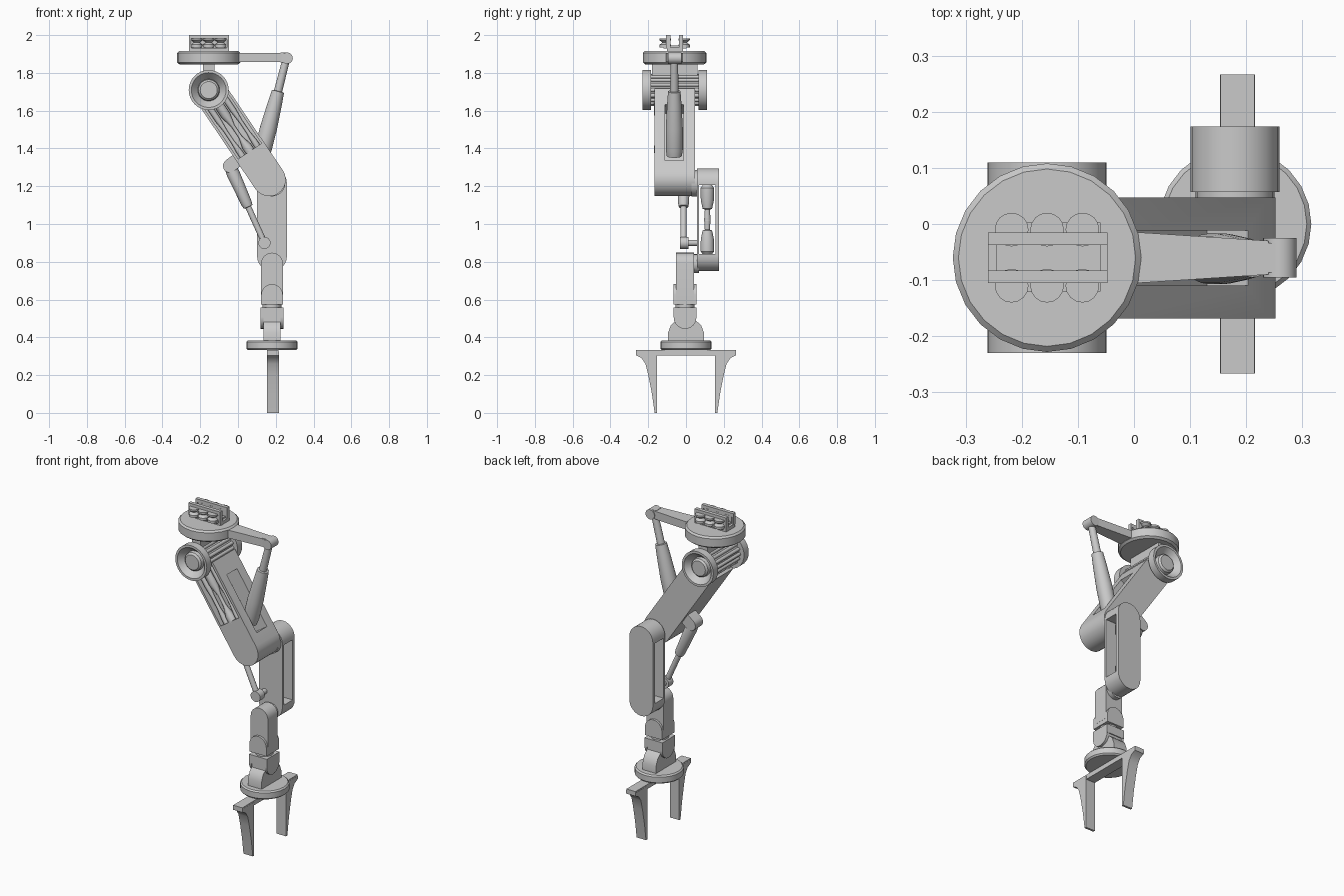
import bpy, bmesh
from math import pi, sin, cos, atan2
from mathutils import Vector

cube = bpy.data.objects.get("Cube")
if cube:
    bpy.data.objects.remove(cube, do_unlink=True)

grey = bpy.data.materials.new("machine grey")
grey.use_nodes = True
grey.diffuse_color = (0.59, 0.59, 0.59, 1)
grey.node_tree.nodes["Principled BSDF"].inputs["Base Color"].default_value = grey.diffuse_color
parts = []


def finish(name, bm):
    bmesh.ops.recalc_face_normals(bm, faces=bm.faces)
    mesh = bpy.data.meshes.new(name)
    bm.to_mesh(mesh)
    bm.free()
    mesh.materials.append(grey)
    obj = bpy.data.objects.new(name, mesh)
    bpy.context.collection.objects.link(obj)
    parts.append(obj)
    return obj


def prism(name, outline, lo, hi, axis="y"):
    """Extrude a flat outline along an axis."""
    place = {"x": lambda u, v, d: (d, u, v),
             "y": lambda u, v, d: (u, d, v),
             "z": lambda u, v, d: (u, v, d)}[axis]
    bm = bmesh.new()
    face = bm.faces.new([bm.verts.new(place(u, v, lo)) for u, v in outline])
    new = bmesh.ops.extrude_face_region(bm, geom=[face])["geom"]
    shift = Vector(place(0, 0, hi - lo))
    bmesh.ops.translate(bm, verts=[g for g in new if isinstance(g, bmesh.types.BMVert)], vec=shift)
    return finish(name, bm)


def box(name, x, y, z):
    return prism(name, [(x[0], z[0]), (x[1], z[0]), (x[1], z[1]), (x[0], z[1])], *y)


def arc(c, r, start, steps=12):
    return [(c[0] + r * cos(start + pi * i / steps), c[1] + r * sin(start + pi * i / steps))
            for i in range(steps + 1)]


def capsule(a, b, r):
    """Outline of a slot shape with round ends at a and b."""
    ang = atan2(b[1] - a[1], b[0] - a[0])
    return arc(b, r, ang - pi / 2) + arc(a, r, ang + pi / 2)


def round_end(c, r, flat):
    """Round at c, cut square at height flat."""
    up = c[1] > flat
    return arc(c, r, 0 if up else pi) + [(c[0] - r, flat), (c[0] + r, flat)][::1 if up else -1]


def lathe(name, start, end, profile, sides=24):
    """Revolve (distance, radius) pairs about the line from start to end."""
    start = Vector(start)
    axis = (Vector(end) - start).normalized()
    u = axis.orthogonal().normalized()
    v = axis.cross(u)
    bm = bmesh.new()
    rings = []
    for d, r in profile:
        rings.append([bm.verts.new(start + axis * d + r * (u * cos(2 * pi * i / sides) + v * sin(2 * pi * i / sides)))
                      for i in range(sides)])
    for p, q in zip(rings, rings[1:]):
        for i in range(sides):
            j = (i + 1) % sides
            bm.faces.new((p[i], p[j], q[j], q[i]))
    bm.faces.new(rings[0])
    bm.faces.new(rings[-1])
    return finish(name, bm)


def rod(name, start, end, r):
    return lathe(name, start, end, [(0, r), ((Vector(end) - Vector(start)).length, r)])


def cut(obj, cutter):
    mod = obj.modifiers.new("cut", "BOOLEAN")
    mod.operation, mod.object, mod.solver = "DIFFERENCE", cutter, "EXACT"
    graph = bpy.context.evaluated_depsgraph_get()
    mesh = bpy.data.meshes.new_from_object(obj.evaluated_get(graph))
    obj.modifiers.clear()
    obj.data = mesh
    parts.remove(cutter)
    bpy.data.objects.remove(cutter, do_unlink=True)


# Mounting disc and its coupling
DX, DY = -0.155, -0.06
lathe("mounting_disc", (DX, DY, 1.845), (DX, DY, 2),
      [(0, 0.155), (0.01, 0.168), (0.06, 0.168), (0.07, 0.158)])
box("coupling_base", (-0.26, -0.047), (-0.1, -0.015), (1.91, 1.935))
box("coupling_shelf", (-0.245, -0.06), (-0.12, 0.003), (1.93, 1.945))
for side in (-1, 1):
    y = DY + side * 0.034
    box("coupling_web", (-0.245, -0.06), (y - 0.01, y + 0.008), (1.94, 1.985))
    box("coupling_rail", (-0.26, -0.047), (y - 0.011, y + 0.011), (1.978, 2.0))
    for x in (-0.255, -0.052):
        box("coupling_post", (x - 0.005, x + 0.005), (y - 0.011, y + 0.011), (1.93, 1.98))
    for i in (-1, 0, 1):
        c = (DX + i * 0.063, DY + side * 0.05)
        lathe("coupling_spool", (*c, 1.935), (*c, 2),
              [(0, 0.03), (0.014, 0.03), (0.026, 0.015), (0.038, 0.03), (0.048, 0.03)], 16)

# Shoulder drum with dished flanges and ribs
half = [(0.01, 0.045), (0.02, 0.055), (0.04, 0.058), (0, 0.092), (0, 0.106), (0.045, 0.106), (0.045, 0.073)]
lathe("shoulder_drum", (DX, -0.23, 1.709), (DX, 0.11, 1.709),
      half + [(0.34 - d, r) for d, r in half[::-1]], 32)
for i in range(16):
    a = 2 * pi * i / 16
    x, z = DX + 0.074 * cos(a), 1.709 + 0.074 * sin(a)
    rod("drum_rib", (x, -0.19, z), (x, 0.07, z), 0.01)
box("shoulder_neck", (-0.185, -0.125), (-0.18, 0.06), (1.76, 1.85))

# Upper arm, in coordinates along (t) and across (n) its slope


def arm(t, n):
    return (DX + 0.559 * t + 0.829 * n, 1.709 - 0.829 * t + 0.559 * n)


def arm_rect(t0, t1, n0, n1):
    return [arm(t0, n0), arm(t1, n0), arm(t1, n1), arm(t0, n1)]


end_arc = arc(arm(0.572, 0), 0.088, atan2(-0.829, 0.559) - pi / 2)
upper_arm = prism("upper_arm", [arm(0.05, -0.088)] + end_arc + [arm(0.05, 0.088)], -0.168, 0.047)
cut(upper_arm, prism("pocket_cutter", arm_rect(0.0, 0.39, -0.074, 0.074), -0.2, -0.13))
cut(upper_arm, prism("slot_cutter", arm_rect(0.15, 0.51, 0.0, 0.12), -0.11, -0.012))
for n in (-0.048, 0, 0.048):
    a, b = arm(0.06, n), arm(0.4, n)
    thick = 0.026 if n == 0 else 0.016
    lathe("arm_cable", (a[0], -0.143, a[1]), (b[0], -0.143, b[1]),
          [(0, thick), (0.1, thick), (0.17, 0.01), (0.24, 0.01), (0.3, thick), (0.34, thick)], 12)

# Lever and upper hydraulic cylinder
prism("lever_bar", [(-0.05, -0.107), (0.01, -0.105), (0.24, -0.09), (0.24, -0.03), (0.01, -0.015), (-0.05, -0.012)],
      1.857, 1.905, "z")
box("lever_fork", (0.225, 0.257), (-0.086, -0.034), (1.855, 1.907))
rod("lever_pin", (0.26, -0.095, 1.878), (0.26, -0.025, 1.878), 0.03)
lathe("upper_piston", (0.257, -0.062, 1.878), (0.125, -0.062, 1.365),
      [(0, 0.02), (0.18, 0.022), (0.182, 0.033), (0.25, 0.038), (0.38, 0.045), (0.5, 0.045), (0.535, 0.04)])

# Lower hydraulic cylinder with its lug and knuckle
prism("piston_lug", capsule(arm(0.39, -0.05), arm(0.395, -0.132), 0.036), -0.05, 0.024)
lathe("lower_piston", (-0.045, -0.013, 1.31), (0.14, -0.013, 0.9),
      [(0, 0.03), (0.05, 0.035), (0.22, 0.029), (0.24, 0.025), (0.242, 0.016), (0.44, 0.016)])
rod("piston_knuckle", (0.14, -0.033, 0.9), (0.14, 0.012, 0.9), 0.032)
rod("knuckle_pin", (0.14, -0.02, 0.9), (0.14, 0.065, 0.9), 0.016)

# Forearm frame: two plates joined by round ends
WX = 0.18
low, high = (WX, 0.83), (WX, 1.216)
rod("elbow_hub", (WX, 0.03, 1.216), (WX, 0.07, 1.216), 0.07)
forearm = prism("forearm", capsule(low, high, 0.079), 0.057, 0.174)
cut(forearm, box("window_cutter", (0, 0.4), (0.07, 0.156), (0.84, 1.206)))
spindle = [(0, 0.025), (0.015, 0.037), (0.08, 0.036), (0.125, 0.026), (0.13, 0.014), (0.19, 0.018)]
for z, to in ((0.84, 1), (1.206, 0)):
    lathe("forearm_spindle", (WX, 0.113, z), (WX, 0.113, to), spindle, 12)

# Wrist: tongue, first fork, neck, second fork
rod("wrist_pin", (WX, 0.03, 0.79), (WX, 0.07, 0.79), 0.05)
prism("wrist_tongue", round_end((WX, 0.79), 0.058, 0.6), -0.052, 0.042)
for y in (-0.066, 0.041):
    prism("wrist_cheek", round_end((WX, 0.625), 0.057, 0.575), y, y + 0.015)
box("wrist_fork_base", (0.123, 0.237), (-0.066, 0.056), (0.575, 0.61))
rod("wrist_neck", (WX, -0.005, 0.54), (WX, -0.005, 0.58), 0.05)
box("tool_fork_base", (0.12, 0.24), (-0.066, 0.056), (0.505, 0.558))
for x in (0.12, 0.225):
    prism("tool_cheek", round_end((-0.005, 0.505), 0.06, 0.54), x, x + 0.015, "x")
foot = [(-0.095, 0.38), (-0.095, 0.425), (-0.08, 0.465), (-0.05, 0.49)]
prism("tool_foot", foot + [(-y, z) for y, z in foot[::-1]], 0.135, 0.225, "x")
box("tool_tongue", (0.135, 0.225), (-0.06, 0.05), (0.44, 0.53))

# Tool disc and gripper
lathe("tool_disc", (WX, 0, 0.333), (WX, 0, 1),
      [(0, 0.128), (0.008, 0.136), (0.042, 0.136), (0.05, 0.128)])
box("gripper_bar", (0.154, 0.215), (-0.266, 0.266), (0.305, 0.333))
finger = [(0.153, 0), (0.166, 0), (0.18, 0.1), (0.2, 0.2), (0.215, 0.26), (0.235, 0.29), (0.266, 0.306),
          (0.266, 0.325), (0.153, 0.325)]
for side in (-1, 1):
    prism("gripper_finger", [(side * y, z) for y, z in finger], 0.153, 0.216, "x")

# Smooth the round parts, keep hard edges
bpy.ops.object.select_all(action="DESELECT")
for obj in parts:
    obj.select_set(True)
bpy.context.view_layer.objects.active = parts[0]
bpy.ops.object.shade_smooth_by_angle(angle=pi / 6)
